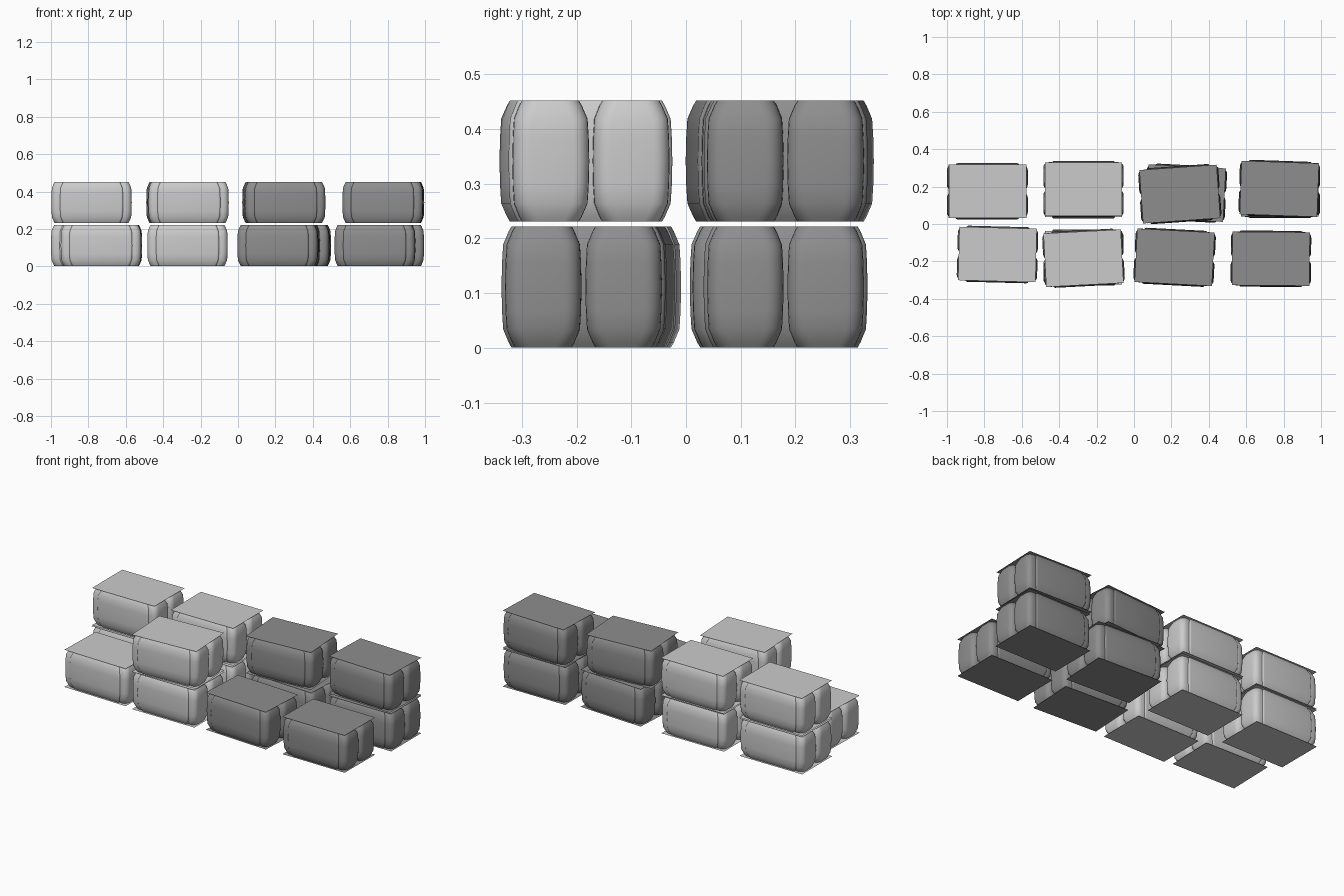
import bpy, bmesh, math

cube = bpy.data.objects.get("Cube")
if cube:
    bpy.data.objects.remove(cube, do_unlink=True)


def make_material(name, grey):
    mat = bpy.data.materials.new(name)
    mat.use_nodes = True
    colour = (grey, grey, grey, 1)
    mat.diffuse_color = colour
    mat.node_tree.nodes["Principled BSDF"].inputs["Base Color"].default_value = colour
    return mat


light = make_material("light grey", 0.6)
dark = make_material("dark grey", 0.27)

HEIGHT = 0.223
# Inset of the soft sides at each height fraction
PROFILE = [(0.0, 0.018), (0.04, 0.013), (0.15, 0.003), (0.3, 0.001), (0.5, 0.0)]
LEVELS = PROFILE + [(1 - t, inset) for t, inset in reversed(PROFILE[:-1])]


def rounded_loop(cx, cy, hx, hy, radius, steps=5):
    points = []
    for corner, (sx, sy) in enumerate([(1, 1), (-1, 1), (-1, -1), (1, -1)]):
        for i in range(steps + 1):
            a = (corner + i / steps) * math.pi / 2
            points.append((cx + sx * (hx - radius) + radius * math.cos(a),
                           cy + sy * (hy - radius) + radius * math.sin(a)))
    return points


def add_bulge(bm, cx, cy, hx, hy, radius):
    """Upright pillow with rounded corners that narrows at both ends."""
    rings = []
    for t, inset in LEVELS:
        z = 0.001 + t * (HEIGHT - 0.002)
        loop = rounded_loop(cx, cy, hx - inset, hy - inset, radius)
        rings.append([bm.verts.new((x, y, z)) for x, y in loop])
    n = len(rings[0])
    for low, high in zip(rings, rings[1:]):
        for i in range(n):
            j = (i + 1) % n
            bm.faces.new((low[i], low[j], high[j], high[i]))
    bm.faces.new(rings[-1])
    bm.faces.new(rings[0][::-1])


def add_sheet(bm, z, up):
    """Flat sharp-cornered cover."""
    corners = [(-1, -1), (1, -1), (1, 1), (-1, 1)]
    verts = [bm.verts.new((sx * 0.207, sy * 0.143, z)) for sx, sy in corners]
    bm.faces.new(verts if up else verts[::-1])


def bag_mesh(name, mat):
    bm = bmesh.new()
    add_bulge(bm, 0, 0, 0.17, 0.15, 0.012)
    for sx in (-1, 1):
        for sy in (-1, 1):
            add_bulge(bm, sx * 0.165, sy * 0.0735, 0.05, 0.07, 0.03)
    add_sheet(bm, HEIGHT, True)
    add_sheet(bm, 0, False)
    mesh = bpy.data.meshes.new(name)
    bm.to_mesh(mesh)
    bm.free()
    mesh.materials.append(mat)
    return mesh


light_mesh = bag_mesh("light_bag", light)
dark_mesh = bag_mesh("dark_bag", dark)

# Name, x, y, turn in degrees, layer
BAGS = [
    ("lower_front", -0.73, -0.163, -1.5, 0),
    ("lower_front", -0.27, -0.18, 0, 0),
    ("lower_front", 0.217, -0.178, -3, 0),
    ("lower_front", 0.732, -0.186, -0.5, 0),
    ("lower_back", -0.785, 0.175, 0, 0),
    ("lower_back", -0.27, 0.18, 0, 0),
    ("lower_back", 0.277, 0.165, -3, 0),
    ("lower_back", 0.78, 0.182, 0, 0),
    ("upper_front", -0.27, -0.183, 3, 1),
    ("upper_back", -0.783, 0.175, 0, 1),
    ("upper_back", -0.27, 0.187, 0, 1),
    ("upper_back", 0.245, 0.16, 4, 1),
    ("upper_back", 0.777, 0.188, -2, 1),
]

bpy.ops.object.select_all(action='DESELECT')
for part, x, y, turn, layer in BAGS:
    mesh = light_mesh if x < 0 else dark_mesh
    bag = bpy.data.objects.new(part + "_bag", mesh)
    bag.location = (x, y, layer * 0.23)
    bag.rotation_euler.z = math.radians(turn)
    bpy.context.collection.objects.link(bag)
    bag.select_set(True)
    bpy.context.view_layer.objects.active = bag

bpy.ops.object.shade_smooth_by_angle(angle=math.radians(40))
